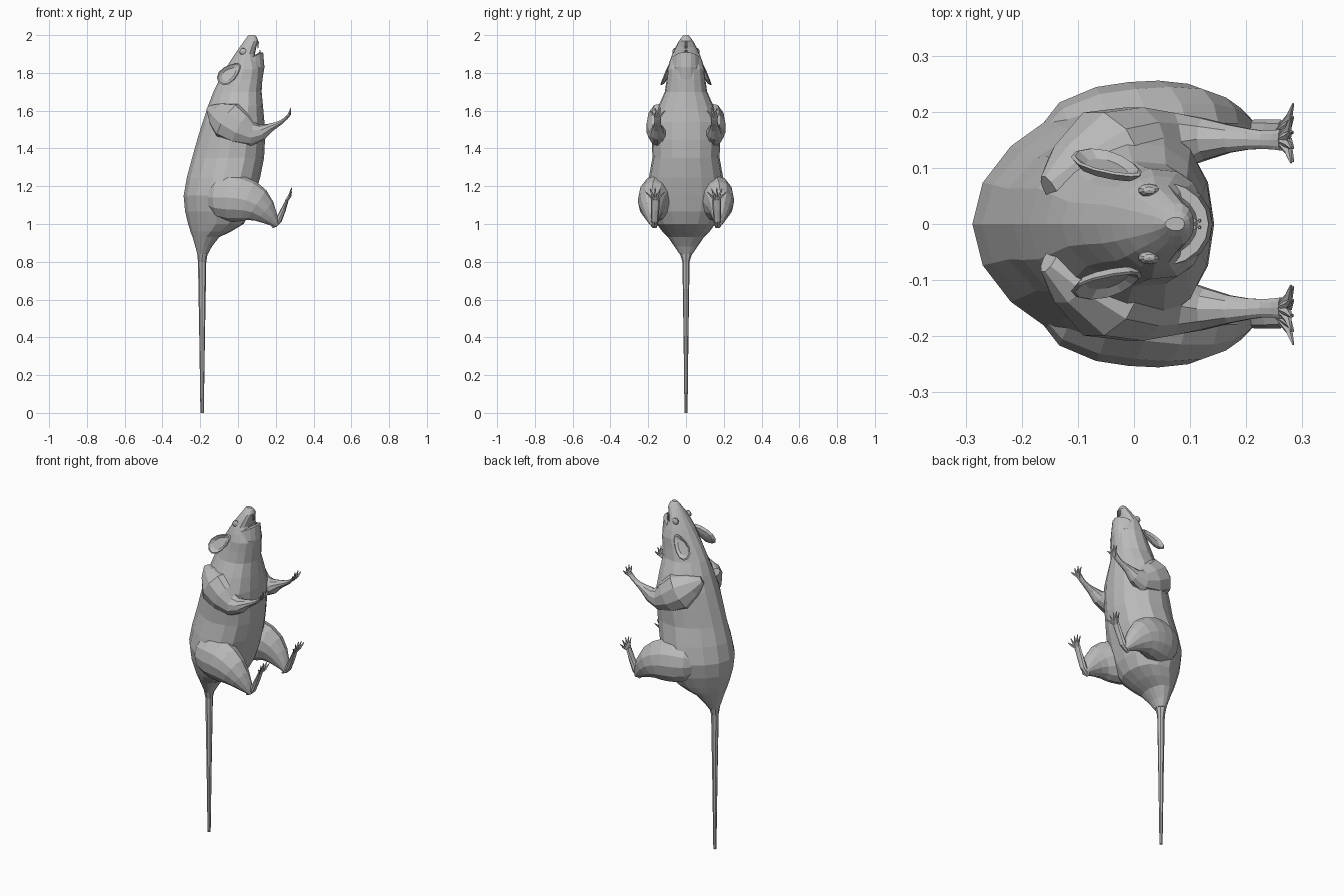
import bpy, bmesh, math
from mathutils import Matrix, Vector

if "Cube" in bpy.data.objects:
    bpy.data.objects.remove(bpy.data.objects["Cube"])

GREY = (0.5, 0.5, 0.5, 1)
fur = bpy.data.materials.new("plain grey")
fur.use_nodes = True
fur.diffuse_color = GREY
fur.node_tree.nodes["Principled BSDF"].inputs["Base Color"].default_value = GREY


def finish(bm, name, mirrored=True):
    """Turn the mesh into a named object, copied across to the other side."""
    bmesh.ops.recalc_face_normals(bm, faces=bm.faces)
    mesh = bpy.data.meshes.new(name)
    bm.to_mesh(mesh)
    bm.free()
    mesh.materials.append(fur)
    part = bpy.data.objects.new(name, mesh)
    bpy.context.collection.objects.link(part)
    if mirrored:
        mirror = part.modifiers.new("mirror", 'MIRROR')
        mirror.use_axis = (False, True, False)
        mirror.use_mirror_merge = False


def circle(sides):
    """Cosine and sine pairs around one turn."""
    step = math.tau / sides
    return [(math.cos(step * k), math.sin(step * k)) for k in range(sides)]


def refine(stations):
    """Add one station on a smooth curve between each neighbouring pair."""
    result = [stations[0]]
    last = len(stations) - 1
    for i in range(last):
        before, start = stations[max(i - 1, 0)], stations[i]
        end, after = stations[i + 1], stations[min(i + 2, last)]
        middle = tuple((9 * (q + r) - p - s) / 16
                       for p, q, r, s in zip(before, start, end, after))
        result += [middle, end]
    return result


def skin(bm, rings):
    """Bridge closed rings of points and cap both ends."""
    loops = [[bm.verts.new(point) for point in ring] for ring in rings]
    for lower, upper in zip(loops, loops[1:]):
        for i in range(len(lower)):
            bm.faces.new((lower[i - 1], lower[i], upper[i], upper[i - 1]))
    bm.faces.new(loops[0])
    bm.faces.new(loops[-1])


def tube(bm, path, sides):
    """Loft ovals along stations of x, y, z, depth radius and width radius."""
    points = [Vector(station[:3]) for station in path]
    last = len(path) - 1
    rings = []
    for i, (*_, depth, width) in enumerate(path):
        along = (points[min(i + 1, last)] - points[max(i - 1, 0)]).normalized()
        across = Vector((0, 1, 0))
        across = (across - along * across.dot(along)).normalized()
        up = along.cross(across)
        rings.append([points[i] + up * depth * c + across * width * s
                      for c, s in circle(sides)])
    skin(bm, rings)


def digits(bm, root, count, length, spread):
    """Fan slender toes from the root, the middle ones reaching highest."""
    root = Vector(root)
    for k in range(count):
        turn = spread * (2 * k / (count - 1) - 1)
        reach = length * Vector((0.4, math.sin(turn), math.cos(turn)))
        knuckle = root + reach / 2 + Vector((0.006, 0, 0))
        tube(bm, [(*root, 0.008, 0.008), (*knuckle, 0.007, 0.007),
                  (*(root + reach), 0.002, 0.002)], 5)


# Body and head: height, back, front and half width, with a ridged back and flat belly
sections = [
    (0.84, -0.215, -0.16, 0.034), (0.93, -0.24, -0.1, 0.095),
    (1, -0.264, 0.03, 0.155), (1.15, -0.288, 0.09, 0.208),
    (1.35, -0.243, 0.138, 0.178), (1.54, -0.187, 0.14, 0.178),
    (1.7, -0.13, 0.125, 0.112), (1.82, -0.067, 0.13, 0.098),
    (1.9, -0.016, 0.09, 0.072), (1.97, 0.033, 0.107, 0.037),
    (2, 0.055, 0.09, 0.012)]
bm = bmesh.new()
rings = []
for z, back, front, half in refine(sections):
    middle, radius = (back + front) / 2, (front - back) / 2
    rings.append([(middle + radius * math.copysign(abs(c) ** (0.8 if c > 0 else 1.3), c),
                   half * s * (1 + 0.08 * c), z) for c, s in circle(16)])
skin(bm, rings)
finish(bm, "body", mirrored=False)

# Tail
bm = bmesh.new()
tube(bm, [(-0.19, 0, 0, 0.009, 0.008), (-0.19, 0, 0.4, 0.015, 0.013),
          (-0.19, 0, 0.8, 0.022, 0.019), (-0.188, 0, 0.86, 0.03, 0.038)], 8)
finish(bm, "tail", mirrored=False)

# Lower jaw: a hollow crescent whose rim rises toward the chin
bm = bmesh.new()
arc = [math.radians(20 * k) for k in range(-4, 5)]
rings = []
for z, rise, outer in ((1.75, 0, 0.077), (1.83, 0, 0.09), (1.87, 0.04, 0.083)):
    rings.append([(0.05 + r * math.cos(a), 0.9 * r * math.sin(a), z + rise * math.cos(a))
                  for r, way in ((outer, arc), (outer - 0.02, arc[::-1])) for a in way])
skin(bm, rings)
finish(bm, "lower_jaw", mirrored=False)

# Incisors, upper and lower
bm = bmesh.new()
for x, root, tip in ((0.105, 1.965, 1.93), (0.117, 1.88, 1.92)):
    tube(bm, [(x, 0.006, root, 0.006, 0.005), (x, 0.006, tip, 0.002, 0.003)], 5)
finish(bm, "incisors")

# Eyes
bm = bmesh.new()
socket = Matrix.Translation((0.027, 0.06, 1.912)) @ Matrix.Diagonal((1, 0.6, 1, 1))
bmesh.ops.create_uvsphere(bm, u_segments=10, v_segments=6, radius=0.02, matrix=socket)
finish(bm, "eyes")

# Ears: shallow cups leaning back, narrower at the root, upper edge leaning inward
bm = bmesh.new()
root = Vector((-0.046, 0.108, 1.797))
length = Vector((-0.66, 0.25, -0.55)).normalized()
width = Vector((-0.55, -0.25, 0.7)).normalized()
outward = length.cross(width)
outward *= math.copysign(1, outward.y)
rings = []
for size, depth in ((0.3, -0.02), (0.8, -0.014), (1, 0), (0.9, 0.003), (0.6, -0.008)):
    rings.append([root + size * (length * 0.078 * c + width * 0.044 * (1 + 0.3 * c) * s)
                  + outward * depth for c, s in circle(12)])
skin(bm, rings)
finish(bm, "ears")

# Front limbs: heavy shoulder, thin wrist and spread hand
bm = bmesh.new()
tube(bm, refine([
    (-0.15, 0.06, 1.61, 0.02, 0.03), (-0.05, 0.122, 1.545, 0.112, 0.085),
    (0.075, 0.147, 1.475, 0.064, 0.054), (0.17, 0.152, 1.51, 0.023, 0.026),
    (0.23, 0.15, 1.54, 0.011, 0.017), (0.262, 0.15, 1.57, 0.007, 0.02)]), 10)
digits(bm, (0.257, 0.15, 1.56), 4, 0.057, 0.8)
finish(bm, "front_limbs")

# Hind limbs: round thigh tapering to the heel, then the raised foot
bm = bmesh.new()
tube(bm, refine([
    (-0.2, 0.08, 1.14, 0.02, 0.02), (-0.1, 0.135, 1.14, 0.11, 0.088),
    (0.01, 0.163, 1.133, 0.122, 0.092), (0.1, 0.18, 1.1, 0.093, 0.07),
    (0.17, 0.175, 1.035, 0.045, 0.038), (0.205, 0.168, 0.993, 0.014, 0.018)]), 12)
tube(bm, refine([
    (0.18, 0.168, 0.983, 0.006, 0.014), (0.215, 0.166, 1.02, 0.018, 0.02),
    (0.262, 0.162, 1.13, 0.007, 0.024)]), 8)
digits(bm, (0.255, 0.163, 1.12), 5, 0.072, 0.8)
finish(bm, "hind_limbs")
